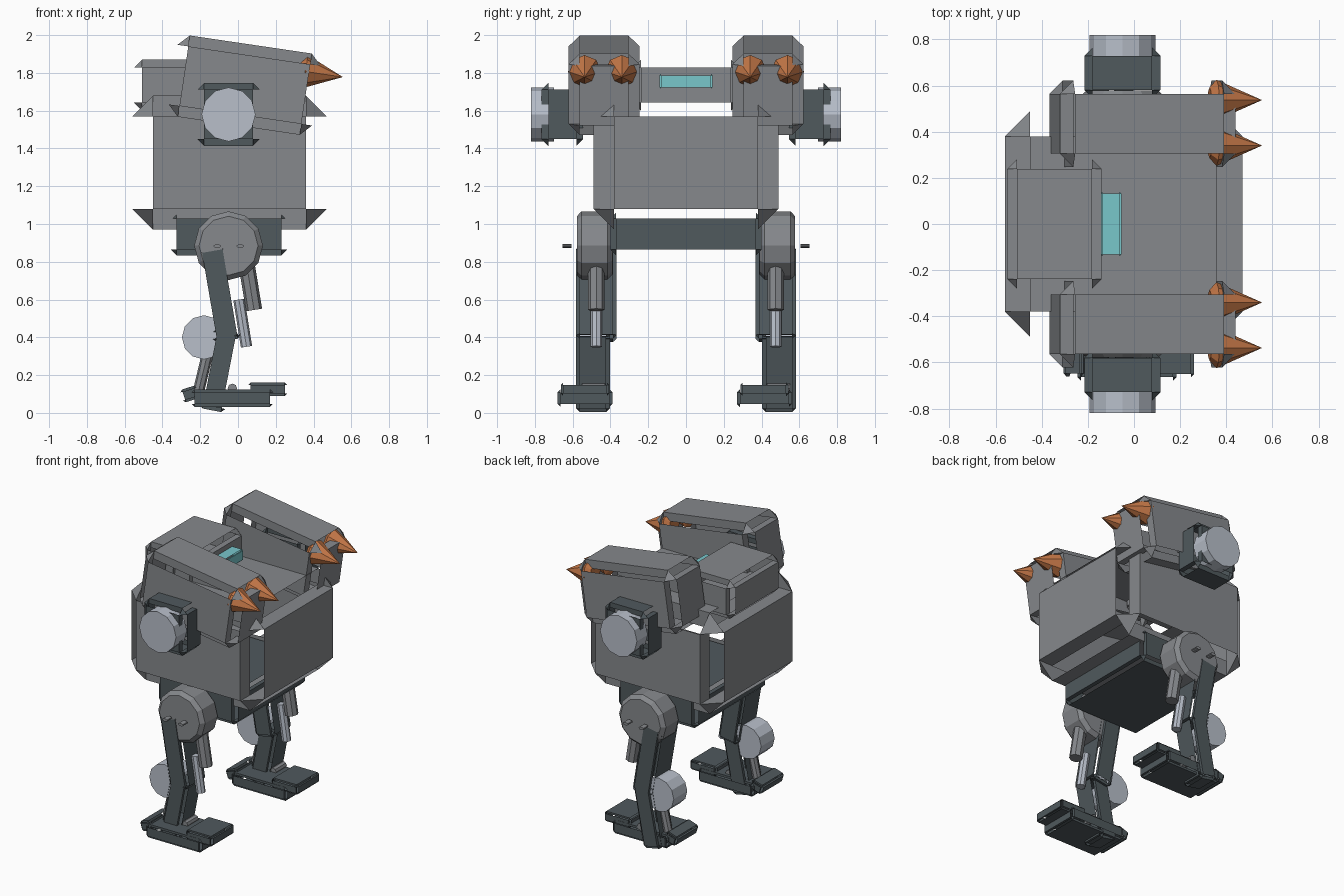
import bpy, bmesh, math
from mathutils import Vector, Matrix

if "Cube" in bpy.data.objects:
    bpy.data.objects.remove(bpy.data.objects["Cube"])


def material(name, rgb):
    m = bpy.data.materials.new(name)
    m.use_nodes = True
    m.diffuse_color = (*rgb, 1)
    m.node_tree.nodes["Principled BSDF"].inputs["Base Color"].default_value = (*rgb, 1)
    return m


GREY = material("armour grey", (0.24, 0.25, 0.265))
DARK = material("dark slate", (0.08, 0.1, 0.11))
LIGHT = material("pale steel", (0.48, 0.52, 0.59))
ORANGE = material("copper orange", (0.57, 0.19, 0.065))
CYAN = material("visor cyan", (0.19, 0.57, 0.6))


def finish(bm, name, mat, matrix=None):
    mesh = bpy.data.meshes.new(name)
    bm.to_mesh(mesh)
    bm.free()
    mesh.materials.append(mat)
    obj = bpy.data.objects.new(name, mesh)
    if matrix:
        obj.matrix_world = matrix
    bpy.context.collection.objects.link(obj)
    return obj


# Armour box: six outer plates, corner gussets and recessed walls in the open seams
def plate_box(name, mat, center, size, bevel, tilt=0):
    bm = bmesh.new()
    signs = (-1, 1)
    v = {}
    for sx in signs:
        for sy in signs:
            for sz in signs:
                s = (sx, sy, sz)
                for a in range(3):
                    co = [s[i] * (size[i] / 2 - (0 if i == a else bevel)) for i in range(3)]
                    v[s, a] = bm.verts.new(co)
                bm.faces.new([v[s, a] for a in range(3)])

    def corner(axis, k, p, q):
        s = [0, 0, 0]
        s[axis], s[(axis + 1) % 3], s[(axis + 2) % 3] = k, p, q
        return tuple(s)

    for a in range(3):
        for k in signs:
            ring = [corner(a, k, p, q) for p, q in ((-1, -1), (1, -1), (1, 1), (-1, 1))]
            bm.faces.new([v[s, a] for s in ring])
        for p in signs:
            for q in signs:
                lo, hi = corner(a, -1, p, q), corner(a, 1, p, q)
                b = (a + 2) % 3
                bm.faces.new([v[lo, b], v[hi, b], v[hi, a], v[lo, a]])
    bm.normal_update()
    for f in bm.faces:
        if f.normal.dot(f.calc_center_median()) < 0:
            f.normal_flip()
    place = Matrix.Translation(center) @ Matrix.Rotation(math.radians(tilt), 4, "Y")
    return finish(bm, name, mat, place)


# Cylinder or cone running from one point to another
def rod(name, mat, start, end, r1, r2=None, sides=12, chamfer=0):
    start, end = Vector(start), Vector(end)
    axis = end - start
    bm = bmesh.new()
    bmesh.ops.create_cone(bm, cap_ends=True, segments=sides, radius1=r1,
                          radius2=r1 if r2 is None else r2, depth=axis.length)
    if chamfer:
        rims = [e for e in bm.edges if abs(e.verts[0].co.z - e.verts[1].co.z) < 1e-5]
        bmesh.ops.bevel(bm, geom=rims, offset=chamfer, segments=1, affect="EDGES")
    turn = axis.to_track_quat("Z", "Y").to_matrix().to_4x4()
    return finish(bm, name, mat, Matrix.Translation((start + end) / 2) @ turn)


# Torso, head and pelvis
plate_box("torso", GREY, (-0.045, 0, 1.325), (1.03, 0.98, 0.71), 0.11)
plate_box("head", GREY, (-0.345, 0, 1.735), (0.41, 0.56, 0.27), 0.042)
plate_box("visor", CYAN, (-0.1, 0, 1.755), (0.09, 0.28, 0.08), 0.008)
plate_box("pelvis", DARK, (-0.047, 0, 0.947), (0.615, 0.8, 0.225), 0.03)

GUN_TILT = 8.4
forward = Matrix.Rotation(math.radians(GUN_TILT), 3, "Y") @ Vector((1, 0, 0))

for side, s in (("right", -1), ("left", 1)):
    # Shoulder pod with two spikes
    plate_box(side + "_shoulder_pod", GREY, (0.036, s * 0.434, 1.735),
              (0.768, 0.375, 0.435), 0.058, GUN_TILT)
    for n, y in (("inner", 0.34), ("outer", 0.537)):
        tip = Vector((0.555, s * y, 1.778))
        rim = tip - forward * 0.2
        rod(f"{side}_{n}_spike", ORANGE, rim, tip, 0.088, 0, sides=8)
        rod(f"{side}_{n}_spike_base", ORANGE, rim - forward * 0.03, rim, 0.055, 0.088, sides=8)

    # Side mount with round cap
    plate_box(side + "_arm_mount", DARK, (-0.05, s * 0.655, 1.58), (0.33, 0.22, 0.334), 0.036)
    rod(side + "_arm_cap", LIGHT, (-0.05, s * 0.7, 1.58), (-0.05, s * 0.82, 1.58), 0.143)

    # Hip joint and bolts
    rod(side + "_hip_disc", GREY, (-0.05, s * 0.39, 0.885), (-0.05, s * 0.578, 0.885),
        0.182, chamfer=0.025)
    for n, x in (("rear", -0.11), ("fore", 0.012)):
        bolt = rod(f"{side}_{n}_hip_bolt", GREY, (x, s * 0.605, 0.883), (x, s * 0.655, 0.883), 0.02)
        bolt.scale = (1, 0.5, 1)

    # Thigh, shin and knee
    plate_box(side + "_thigh", DARK, (-0.097, s * 0.475, 0.63), (0.15, 0.215, 0.5), 0.02, -9.7)
    plate_box(side + "_shin", DARK, (-0.098, s * 0.493, 0.225), (0.14, 0.18, 0.43), 0.02, 11)
    rod(side + "_knee_drum", LIGHT, (-0.18, s * 0.41, 0.4), (-0.18, s * 0.56, 0.4), 0.117)

    # Front piston and rear strut
    rod(side + "_piston_sleeve", GREY, (0.045, s * 0.475, 0.79), (0.085, s * 0.475, 0.545),
        0.043, sides=8)
    rod(side + "_piston_rod", LIGHT, (0.005, s * 0.475, 0.6), (0.045, s * 0.475, 0.35),
        0.03, sides=8)
    rod(side + "_rear_strut", GREY, (-0.155, s * 0.493, 0.34), (-0.21, s * 0.493, 0.11),
        0.03, sides=8)
    rod(side + "_ankle_pin", GREY, (-0.03, s * 0.43, 0.13), (-0.03, s * 0.55, 0.13),
        0.025, sides=8)

    # Foot: both feet share the same sideways offset
    y = s * 0.475 - 0.06
    plate_box(side + "_foot", DARK, (-0.03, y, 0.078), (0.43, 0.29, 0.094), 0.016)
    plate_box(side + "_toe_pad", DARK, (0.157, y, 0.125), (0.205, 0.255, 0.07), 0.012)
    plate_box(side + "_heel", DARK, (-0.255, y, 0.1), (0.09, 0.25, 0.07), 0.012, -18)
